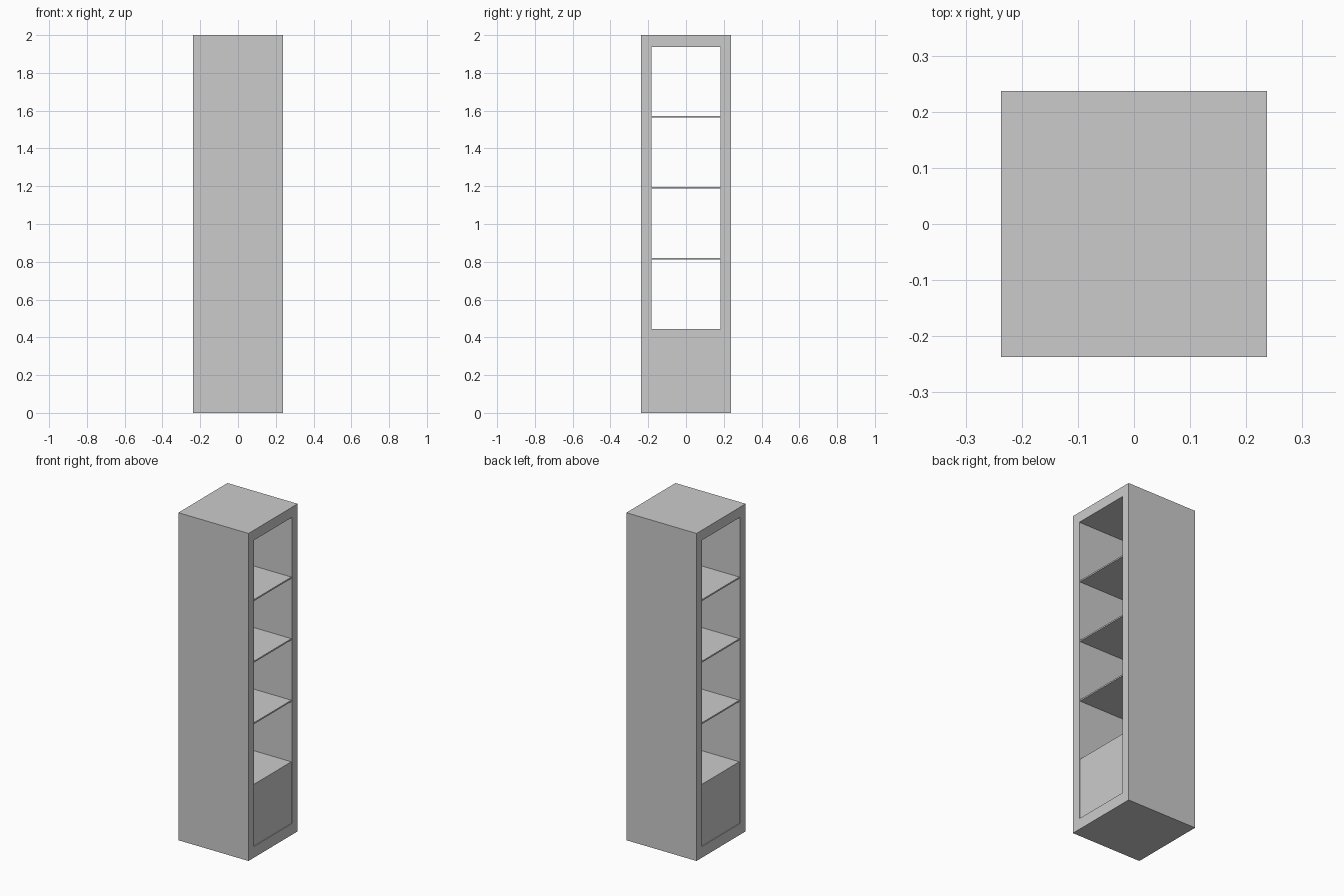
import bpy

if "Cube" in bpy.data.objects:
    bpy.data.objects.remove(bpy.data.objects["Cube"])

W = 0.237               # half width and half depth of the cabinet
Y_IN = 0.183            # half width of the opening
Z_LOW, Z_HIGH = 0.068, 1.938
PITCH = 0.376           # shelf spacing
THICK = 0.009           # shelf thickness
RECESS = 0.005          # setback of shelves and doors


def box(name, x0, x1, y0, y1, z0, z1):
    bpy.ops.mesh.primitive_cube_add(
        size=1, location=((x0 + x1) / 2, (y0 + y1) / 2, (z0 + z1) / 2))
    ob = bpy.context.object
    ob.name = name
    ob.scale = (x1 - x0, y1 - y0, z1 - z0)
    bpy.ops.object.transform_apply(location=False, rotation=False, scale=True)
    return ob


# Outer frame: a solid block with one opening running through along x
frame = box("frame", -W, W, -W, W, 0, 2)
cutter = box("opening_cutter", -W - 0.1, W + 0.1, -Y_IN, Y_IN, Z_LOW, Z_HIGH)
cutter.hide_render = True
cut = frame.modifiers.new("opening", 'BOOLEAN')
cut.operation = 'DIFFERENCE'
cut.solver = 'EXACT'
cut.object = cutter
bpy.context.view_layer.objects.active = frame
bpy.ops.object.modifier_apply(modifier=cut.name)
bpy.data.objects.remove(cutter)

# Four thin shelves
X_IN = W - RECESS
for i in range(1, 5):
    top = Z_LOW + PITCH * i
    box(f"shelf_{i}", -X_IN, X_IN, -Y_IN, Y_IN, top - THICK, top)

# Door panels closing the bottom compartment on both open sides
door_top = Z_LOW + PITCH - THICK
for name, s in (("right_door", 1), ("left_door", -1)):
    xa, xb = sorted((s * (X_IN - 0.02), s * X_IN))
    box(name, xa, xb, -Y_IN, Y_IN, Z_LOW, door_top)
